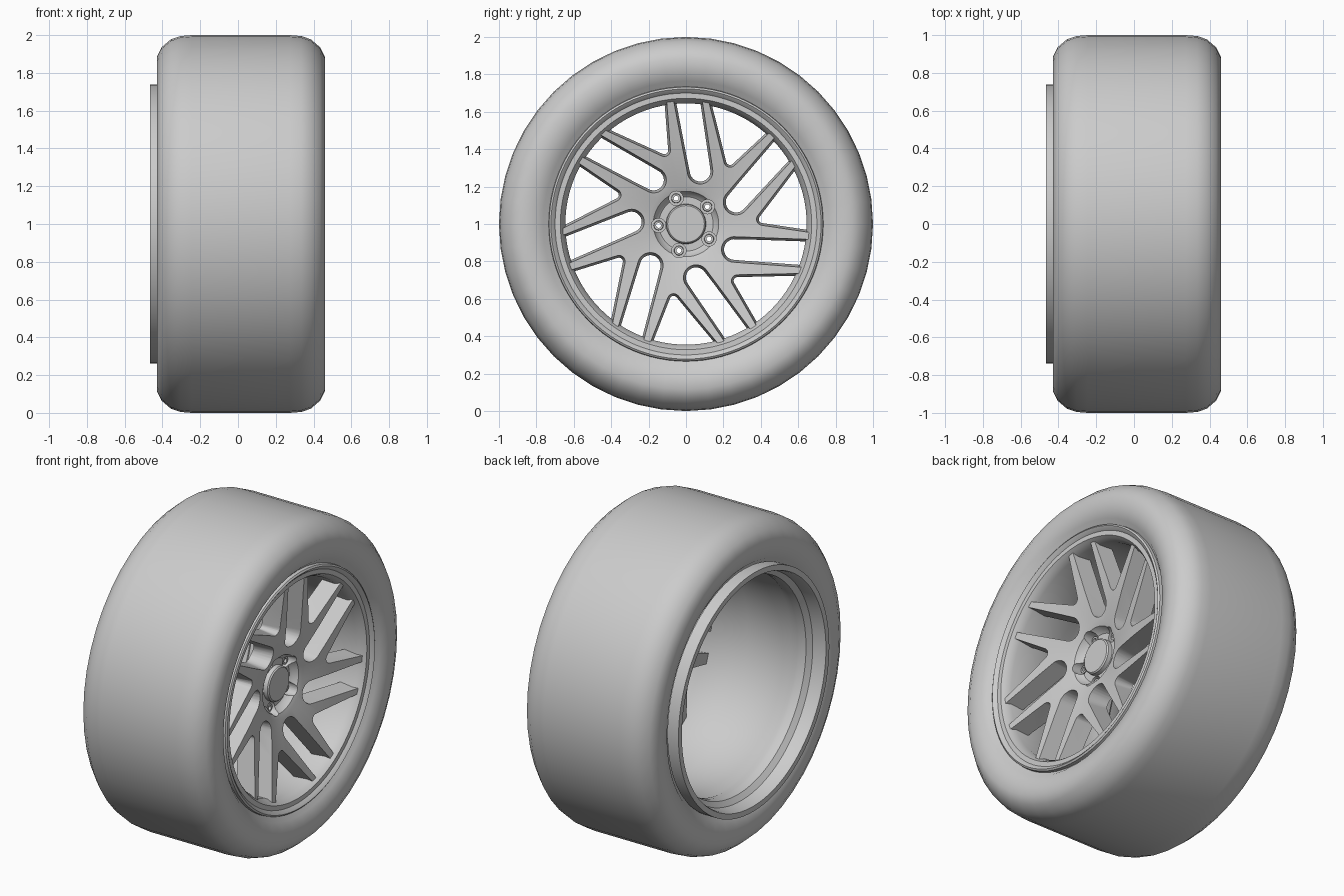
import bpy, bmesh
from math import sin, cos, pi, radians

if "Cube" in bpy.data.objects:
    bpy.data.objects.remove(bpy.data.objects["Cube"])

CENTRE_Z = 1.0


def polar(r, deg):
    return r * cos(radians(deg)), r * sin(radians(deg))


def finish(bm, name):
    bmesh.ops.recalc_face_normals(bm, faces=bm.faces[:])
    me = bpy.data.meshes.new(name)
    bm.to_mesh(me)
    bm.free()
    ob = bpy.data.objects.new(name, me)
    ob.location.z = CENTRE_Z
    bpy.context.collection.objects.link(ob)
    return ob


def smooth(ob, deg):
    bpy.ops.object.select_all(action='DESELECT')
    ob.select_set(True)
    bpy.context.view_layer.objects.active = ob
    bpy.ops.object.shade_smooth_by_angle(angle=radians(deg))


def lathe(bm, profile, segs, closed=True, cy=0.0, cz=0.0):
    """Revolve (x, radius) points about an axis parallel to x."""
    rings = []
    for i in range(segs):
        a = 2 * pi * i / segs
        rings.append([bm.verts.new((x, cy + r * cos(a), cz + r * sin(a))) for x, r in profile])
    n = len(profile)
    for i in range(segs):
        p, q = rings[i], rings[(i + 1) % segs]
        for j in range(n if closed else n - 1):
            k = (j + 1) % n
            bm.faces.new((p[j], p[k], q[k], q[j]))
    bmesh.ops.remove_doubles(bm, verts=bm.verts[:], dist=1e-5)


def hull_prism(bm, circles, turn, layers):
    """Tapered prism: hull of circles (y, z, radius), radius changed per x layer."""
    verts = []
    c, s = cos(turn), sin(turn)
    for x, grow in layers:
        for y, z, r in circles:
            for i in range(24):
                a = 2 * pi * i / 24
                py, pz = y + (r + grow) * cos(a), z + (r + grow) * sin(a)
                verts.append(bm.verts.new((x, c * py - s * pz, s * py + c * pz)))
    res = bmesh.ops.convex_hull(bm, input=verts)
    junk = {g for g in res['geom_interior'] + res['geom_unused'] if isinstance(g, bmesh.types.BMVert)}
    bmesh.ops.delete(bm, geom=list(junk), context='VERTS')


# Tyre: rounded shoulders, sidewalls dipping in to the rim
half = [(0.375, 0.70), (0.385, 0.73), (0.42, 0.765), (0.438, 0.82), (0.445, 0.885),
        (0.42, 0.935), (0.37, 0.978), (0.32, 0.995), (0.26, 1.0)]
MID = 0.015
bm = bmesh.new()
lathe(bm, [(MID + x, r) for x, r in half] + [(MID - x, r) for x, r in reversed(half)], 48, closed=False)
smooth(finish(bm, "tyre"), 50)

# Rim barrel: front lip, inner wall, drop centre, rear flange
bm = bmesh.new()
lathe(bm, [(0.40, 0.735), (0.425, 0.732), (0.432, 0.722), (0.425, 0.712), (0.412, 0.70),
           (0.412, 0.672), (0.395, 0.66), (0.36, 0.645), (0.10, 0.645), (0.04, 0.665),
           (-0.25, 0.672), (-0.28, 0.66), (-0.32, 0.655), (-0.36, 0.66), (-0.385, 0.69),
           (-0.455, 0.70), (-0.465, 0.705), (-0.465, 0.738), (-0.39, 0.738),
           (-0.38, 0.70), (0.38, 0.70)], 96)
smooth(finish(bm, "rim_barrel"), 35)

# Spoked centre: dished disc, later pierced by the spoke openings
bm = bmesh.new()
lathe(bm, [(0.25, 0), (0.25, 0.145), (0.262, 0.16), (0.292, 0.175), (0.302, 0.20), (0.345, 0.40),
           (0.392, 0.66), (0.28, 0.66), (0.22, 0.36), (0.17, 0.22), (0.17, 0)], 112)
spokes = finish(bm, "spoked_centre")

# Opening cutters: seven U slots and seven V windows
bm = bmesh.new()
slot = [(*polar(0.29, 75), 0.066), (*polar(0.72, 90), 0.066)]
window = [(*polar(0.41, 55), 0.028), (0.15, 0.70, 0.028), (0.48, 0.573, 0.028)]
for i in range(7):
    for shape in (slot, window):
        hull_prism(bm, shape, 2 * pi * i / 7, ((0.46, 0.017), (0.12, -0.019)))
# Bolt hole cutters
bolts = [polar(0.147, 111 + 72 * i) for i in range(5)]
for y, z in bolts:
    hull_prism(bm, [(y, z, 0.038)], 0, ((0.40, 0), (0.10, 0)))
cutter = finish(bm, "opening_cutter")
cutter.hide_render = True

mod = spokes.modifiers.new("openings", 'BOOLEAN')
mod.operation = 'DIFFERENCE'
mod.solver = 'EXACT'
mod.object = cutter
bpy.context.view_layer.objects.active = spokes
spokes.select_set(True)
bpy.ops.object.modifier_apply(modifier=mod.name)
bpy.data.objects.remove(cutter)
smooth(spokes, 25)

# Centre cap
bm = bmesh.new()
lathe(bm, [(0.24, 0.108), (0.275, 0.105), (0.282, 0.098), (0.282, 0), (0.24, 0)], 48)
smooth(finish(bm, "centre_cap"), 35)

# Wheel nuts: hollow sleeves sitting in the bolt holes
for y, z in bolts:
    bm = bmesh.new()
    lathe(bm, [(0.18, 0.039), (0.215, 0.039), (0.215, 0.026), (0.245, 0.024),
               (0.245, 0.013), (0.18, 0.013)], 24, cy=y, cz=z)
    smooth(finish(bm, "wheel_nut"), 35)
